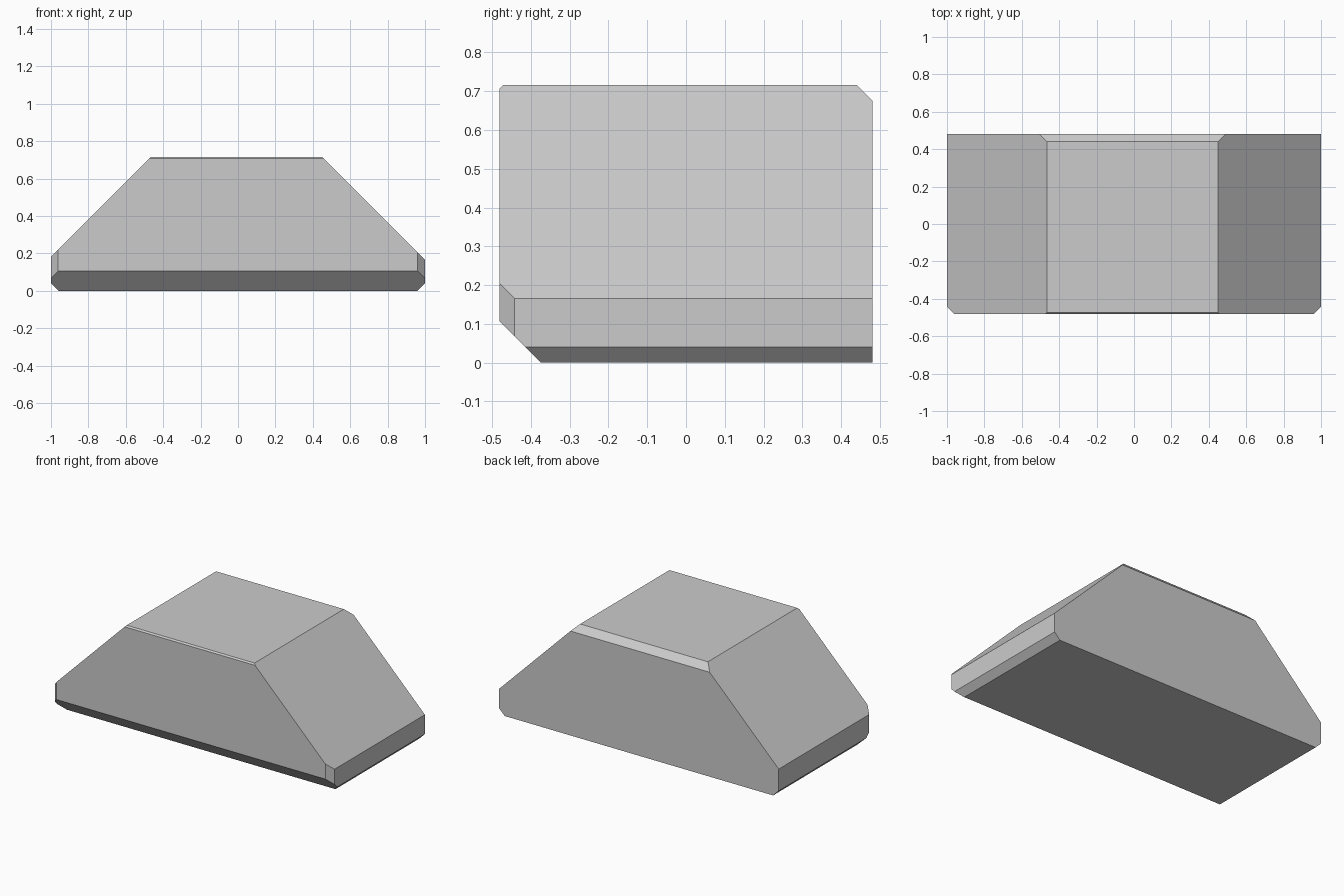
import bpy, bmesh
from mathutils import Vector

if "Cube" in bpy.data.objects:
    bpy.data.objects.remove(bpy.data.objects["Cube"])

# Base block
X, Y, Z = 1.0, 0.481, 0.716
bm = bmesh.new()
bmesh.ops.create_cube(bm, size=1)
for v in bm.verts:
    v.co = (v.co.x * 2 * X, v.co.y * 2 * Y, (v.co.z + 0.5) * Z)


def slice_off(normal, offset):
    """Remove everything where normal . p > offset and cap the cut."""
    n = Vector(normal)
    geom = bm.verts[:] + bm.edges[:] + bm.faces[:]
    bmesh.ops.bisect_plane(bm, geom=geom, dist=1e-5, plane_co=n * offset / n.length_squared,
                           plane_no=n, clear_outer=True)
    rim = [e for e in bm.edges if e.is_boundary]
    if rim:
        bmesh.ops.contextual_create(bm, geom=rim)


# 45 degree cuts: direction and offset
cuts = [
    ((-1, 0, 1), 1.181), ((1, 0, 1), 1.165),       # large left and right slopes
    ((-1, 0, -1), 0.96), ((1, 0, -1), 0.96),       # lower side chamfers
    ((0, -1, -1), 0.375), ((0, -1, 1), 1.188),     # front lower and upper chamfers
    ((0, 1, 1), 1.156),                            # back upper chamfer
    ((-1, -1, 0), 1.443), ((1, -1, 0), 1.442),     # front vertical corners
]
for normal, offset in cuts:
    slice_off(normal, offset)

bmesh.ops.recalc_face_normals(bm, faces=bm.faces[:])
mesh = bpy.data.meshes.new("chamfered_block")
bm.to_mesh(mesh)
bm.free()
block = bpy.data.objects.new("chamfered_block", mesh)
bpy.context.collection.objects.link(block)
